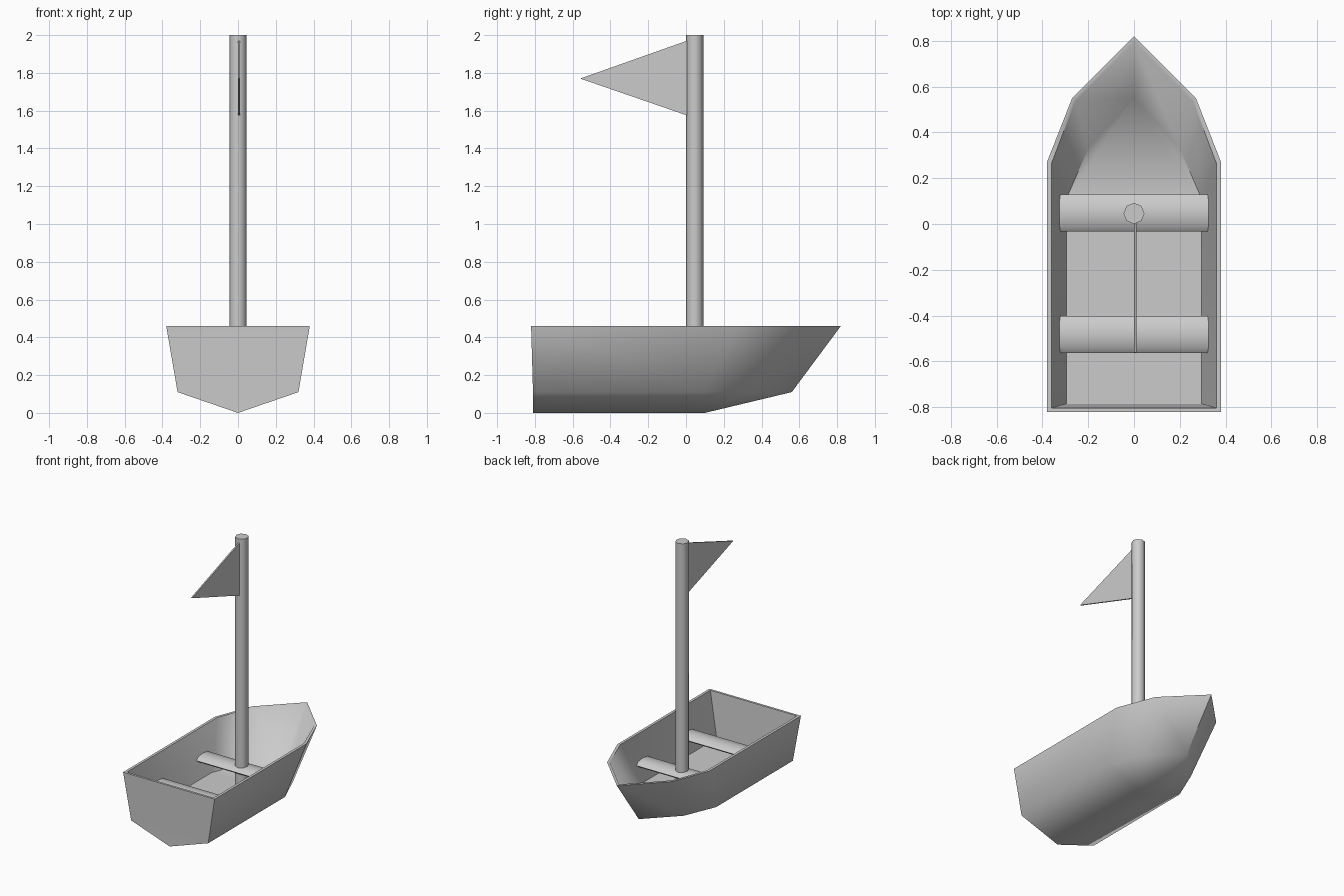
import bpy, bmesh, math
from mathutils import Matrix

if "Cube" in bpy.data.objects:
    bpy.data.objects.remove(bpy.data.objects["Cube"])


def finish(name, bm, angle):
    bmesh.ops.recalc_face_normals(bm, faces=bm.faces)
    mesh = bpy.data.meshes.new(name)
    bm.to_mesh(mesh)
    bm.free()
    obj = bpy.data.objects.new(name, mesh)
    bpy.context.collection.objects.link(obj)
    bpy.ops.object.select_all(action='DESELECT')
    obj.select_set(True)
    bpy.context.view_layer.objects.active = obj
    bpy.ops.object.shade_smooth_by_angle(angle=math.radians(angle))
    return obj


def ring(bm, half, z):
    """Closed plan outline: right half from stern to bow, mirrored to the left."""
    pts = half + [(-x, y) for x, y in reversed(half[:-1])]
    return [bm.verts.new((x, y, z)) for x, y in pts]


def rod(name, radii, length, centre, axis, angle):
    """Eight-sided cylinder, optionally flattened, along x or z."""
    bm = bmesh.new()
    bmesh.ops.create_cone(bm, cap_ends=True, segments=8, radius1=1, radius2=1, depth=1)
    m = Matrix.Diagonal((radii[0], radii[1], length, 1))
    if axis == 'X':
        m = Matrix.Rotation(math.pi / 2, 4, 'Y') @ m
    bm.transform(Matrix.Translation(centre) @ m)
    return finish(name, bm, angle)


# Hull: floor, inner rim, outer rim and chine outlines joined in order
bm = bmesh.new()
outlines = [
    ([(0.295, -0.785), (0.295, 0.11), (0.20, 0.33), (0, 0.55)], 0.125),
    ([(0.36, -0.803), (0.36, 0.265), (0.257, 0.535), (0, 0.795)], 0.46),
    ([(0.38, -0.82), (0.38, 0.27), (0.27, 0.55), (0, 0.82)], 0.46),
    ([(0.32, -0.81), (0.32, 0.10), (0.22, 0.34), (0, 0.56)], 0.11),
]
rings = [ring(bm, half, z) for half, z in outlines]
for a, b in zip(rings, rings[1:]):
    for i in range(7):
        j = (i + 1) % 7
        bm.faces.new((a[i], a[j], b[j], b[i]))
bm.faces.new(rings[0])

# V-shaped bottom and lower transom
c = rings[3]
stern = bm.verts.new((0, -0.81, 0))
keel = bm.verts.new((0, 0.10, 0))
for side in (c[:4], c[:2:-1]):
    bm.faces.new((side[0], side[1], keel, stern))
    bm.faces.new((side[1], side[2], keel))
    bm.faces.new((side[2], side[3], keel))
bm.faces.new((c[0], c[6], stern))
finish("hull", bm, 66)

# Seats
for name, y in (("front_seat", 0.048), ("rear_seat", -0.482)):
    rod(name, (0.027, 0.08), 0.65, (0, y, 0.26), 'X', 80)

# Mast
rod("mast", (0.046, 0.046), 1.88, (0, 0.046, 1.06), 'Z', 60)

# Flag
bm = bmesh.new()
tri = [(0.005, 1.97), (0.005, 1.575), (-0.56, 1.77)]
face = bm.faces.new([bm.verts.new((0, y, z)) for y, z in tri])
ext = bmesh.ops.extrude_face_region(bm, geom=[face], use_keep_orig=True)
bmesh.ops.translate(bm, vec=(0.01, 0, 0),
                    verts=[v for v in ext['geom'] if isinstance(v, bmesh.types.BMVert)])
finish("flag", bm, 30)
